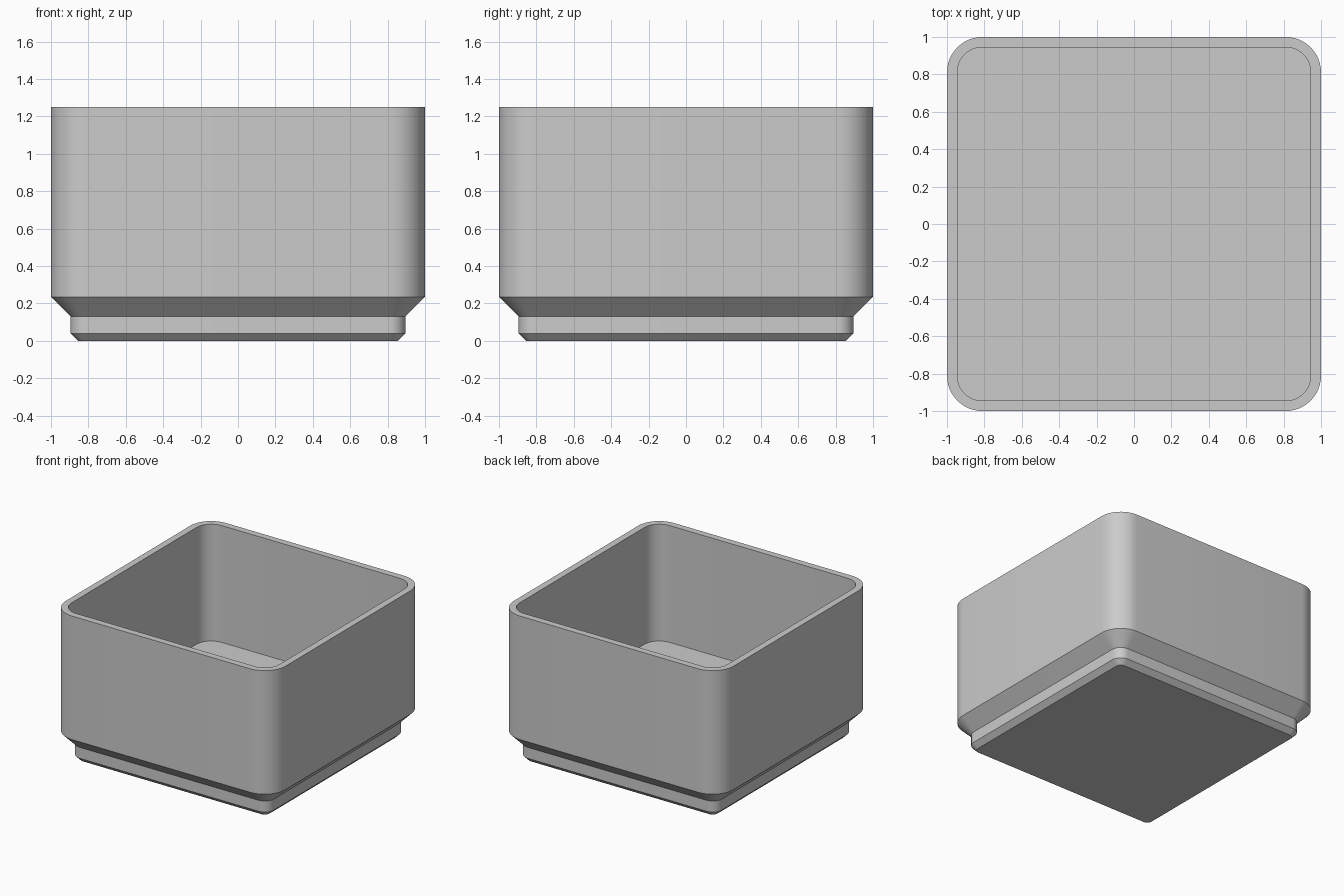
import bpy
import bmesh
from math import cos, sin, pi, radians

cube = bpy.data.objects.get("Cube")
if cube:
    bpy.data.objects.remove(cube, do_unlink=True)

CORNER = 0.19     # corner radius of the outer wall
STEPS = 12        # segments per rounded corner

grey = bpy.data.materials.new("plain grey")
grey.use_nodes = True
grey.diffuse_color = (0.6, 0.6, 0.6, 1)
grey.node_tree.nodes["Principled BSDF"].inputs["Base Color"].default_value = (0.6, 0.6, 0.6, 1)


def rounded_ring(bm, inset, z):
    """Rounded square, offset inwards from the outer wall."""
    radius = CORNER - inset
    centre = 1 - CORNER
    ring = []
    for quarter, (sx, sy) in enumerate([(1, 1), (-1, 1), (-1, -1), (1, -1)]):
        for i in range(STEPS + 1):
            a = (quarter + i / STEPS) * pi / 2
            ring.append(bm.verts.new((sx * centre + radius * cos(a),
                                      sy * centre + radius * sin(a), z)))
    return ring


# Section of the bin from underside, over the rim, to the inner floor: (inset, z)
profile = [(0.145, 0), (0.105, 0.04), (0.105, 0.13), (0, 0.235),
           (0, 1.25), (0.055, 1.25), (0.055, 0.29)]

bm = bmesh.new()
rings = [rounded_ring(bm, inset, z) for inset, z in profile]
for low, high in zip(rings, rings[1:]):
    for i in range(len(low)):
        j = (i + 1) % len(low)
        bm.faces.new((low[i], low[j], high[j], high[i]))

# Underside and inner floor
bm.faces.new(rings[0][::-1])
bm.faces.new(rings[-1])

mesh = bpy.data.meshes.new("storage_bin")
bm.to_mesh(mesh)
bm.free()
mesh.materials.append(grey)
storage_bin = bpy.data.objects.new("storage_bin", mesh)
bpy.context.collection.objects.link(storage_bin)

# Smooth corners with crisp chamfer and rim edges
bpy.ops.object.select_all(action='DESELECT')
storage_bin.select_set(True)
bpy.context.view_layer.objects.active = storage_bin
bpy.ops.object.shade_smooth_by_angle(angle=radians(30))
